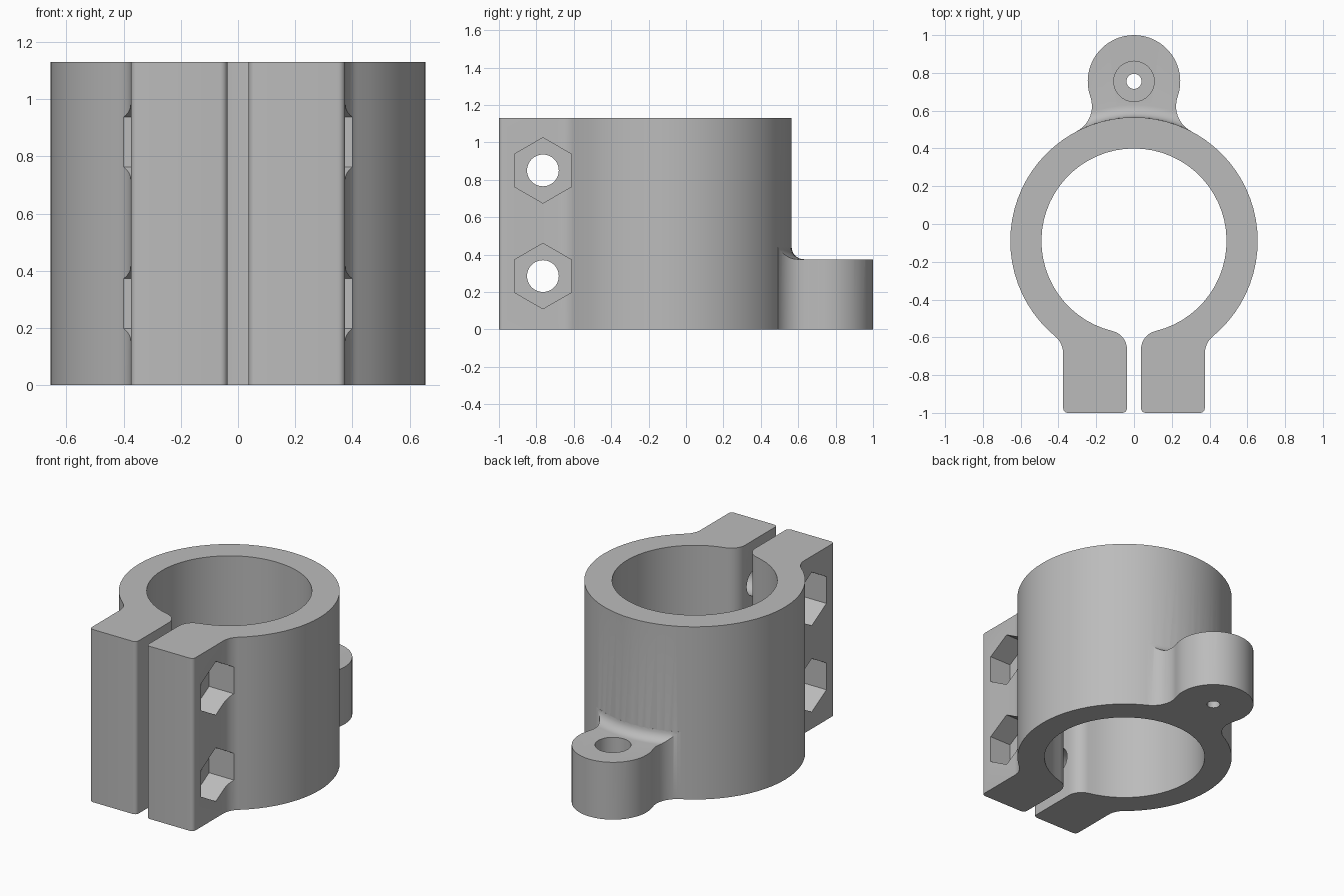
import bpy, bmesh, math
from mathutils import Vector

cube = bpy.data.objects.get("Cube")
if cube:
    bpy.data.objects.remove(cube, do_unlink=True)

grey = bpy.data.materials.new("plain_grey")
grey.use_nodes = True
COLOUR = (0.5, 0.5, 0.5, 1)
grey.diffuse_color = COLOUR
grey.node_tree.nodes["Principled BSDF"].inputs["Base Color"].default_value = COLOUR

# Main dimensions
RING, OUTER, BORE, HEIGHT = Vector((0, -0.09)), 0.655, 0.49, 1.13
EAR_X, SLOT_X, CORNER = 0.375, 0.037, 0.025
LUG, LUG_R, LUG_TOP = Vector((0, 0.755)), 0.245, 0.375
BOLT_Y, BOLT_Z = -0.765, (0.285, 0.85)


def arc(centre, radius, start, end, steps):
    """Points on an arc, angles in radians."""
    return [Vector((centre[0] + radius * math.cos(a), centre[1] + radius * math.sin(a)))
            for a in (start + (end - start) * i / steps for i in range(steps + 1))]


def circle(centre, radius, sides):
    return arc(centre, radius, math.pi / 2, math.pi * 5 / 2, sides)[:-1]


def angle(a, b):
    return math.atan2(b[1] - a[1], b[0] - a[0])


def mirrored(half):
    """Close a half outline by adding its mirror image across x = 0."""
    return half + [Vector((-p.x, p.y)) for p in reversed(half) if abs(p.x) > 1e-5]


def make_object(name, bm):
    bmesh.ops.recalc_face_normals(bm, faces=bm.faces)
    mesh = bpy.data.meshes.new(name)
    bm.to_mesh(mesh)
    bm.free()
    mesh.materials.append(grey)
    obj = bpy.data.objects.new(name, mesh)
    bpy.context.collection.objects.link(obj)
    return obj


def prism(name, outline, low, high, axis="z"):
    """Extrude an outline along z, or a (y, z) outline along x."""
    bm = bmesh.new()
    place = (lambda p, h: (p.x, p.y, h)) if axis == "z" else (lambda p, h: (h, p.x, p.y))
    a, b = ([bm.verts.new(place(p, h)) for p in outline] for h in (low, high))
    bm.faces.new(a)
    bm.faces.new(b)
    for i in range(len(a)):
        j = (i + 1) % len(a)
        bm.faces.new((a[i], a[j], b[j], b[i]))
    return make_object(name, bm)


def revolve(name, profile, centre, sides):
    """Turn a closed (radius, z) profile about a vertical axis."""
    bm = bmesh.new()
    rings = [[bm.verts.new((q.x, q.y, p.y)) for q in circle(centre, p.x, sides)] for p in profile]
    for k in range(len(rings)):
        a, b = rings[k], rings[(k + 1) % len(rings)]
        for i in range(sides):
            j = (i + 1) % sides
            bm.faces.new((a[i], a[j], b[j], b[i]))
    return make_object(name, bm)


def combine(target, tool, operation):
    mod = target.modifiers.new(operation.lower(), "BOOLEAN")
    mod.operation, mod.object, mod.solver = operation, tool, "EXACT"
    bpy.ops.object.select_all(action="DESELECT")
    bpy.context.view_layer.objects.active = target
    target.select_set(True)
    bpy.ops.object.modifier_apply(modifier=mod.name)
    bpy.data.objects.remove(tool, do_unlink=True)


# Split ring with two clamping ears
f = 0.12
blend = Vector((EAR_X + f, 0))
blend.y = RING.y - math.sqrt((OUTER + f) ** 2 - blend.x ** 2)
g = 0.1
lip = Vector((SLOT_X + g, 0))
lip.y = RING.y - math.sqrt((BORE + g) ** 2 - lip.x ** 2)
half = arc(RING, OUTER, math.pi / 2, angle(RING, blend), 28)
half += arc(blend, f, angle(blend, RING), math.pi, 8)[1:]
half += arc((EAR_X - CORNER, -1 + CORNER), CORNER, 0, -math.pi / 2, 5)
half += arc((SLOT_X + CORNER, -1 + CORNER), CORNER, -math.pi / 2, -math.pi, 5)
half += arc(lip, g, math.pi, angle(lip, RING), 8)
half += arc(RING, BORE, angle(RING, lip), math.pi / 2, 28)[1:]
# The half outline begins and ends on the mirror line
half[0].x = half[-1].x = 0
outline = half + [Vector((-p.x, p.y)) for p in reversed(half[1:-1])]
clamp = prism("clamp_body", outline, 0, HEIGHT)

# Mounting lug with flared neck
n = 0.15
d_lug, d_ring, gap = LUG_R + n, OUTER + n, (LUG - RING).length
rise = (d_ring ** 2 - d_lug ** 2 + gap ** 2) / (2 * gap)
neck = Vector((math.sqrt(d_ring ** 2 - rise ** 2), RING.y + rise))
half = arc(LUG, LUG_R, math.pi / 2, angle(LUG, neck), 16)
half[0].x = 0
half += arc(neck, n, angle(neck, LUG) , angle(neck, RING) + 2 * math.pi, 10)[1:]
half.append(RING + (neck - RING).normalized() * 0.57)
lug = prism("mounting_lug", mirrored(half), 0, LUG_TOP + 0.085)

# Trim the lug top, leaving a concave fillet against the ring
r = 0.065
profile = arc((OUTER + r, LUG_TOP + r), r, math.pi, math.pi * 1.5, 7)
profile += [Vector((1.4, LUG_TOP)), Vector((1.4, 0.7)), Vector((OUTER - 0.005, 0.7)),
            Vector((OUTER - 0.005, LUG_TOP + r))]
combine(lug, revolve("lug_trim", profile, RING, 96), "DIFFERENCE")
combine(clamp, lug, "UNION")

# Counterbored screw hole in the lug
combine(clamp, prism("lug_hole", circle(LUG, 0.04, 24), -0.1, 0.6), "DIFFERENCE")
combine(clamp, prism("lug_counterbore", circle(LUG, 0.107, 32), 0.15, 0.6), "DIFFERENCE")

# Bolt holes with hexagonal pockets on both ears
for z in BOLT_Z:
    centre = (BOLT_Y, z)
    combine(clamp, prism("bolt_hole", circle(centre, 0.085, 32), -0.7, 0.7, "x"), "DIFFERENCE")
    for side in (-1, 1):
        combine(clamp, prism("hex_pocket", circle(centre, 0.175, 6), side * 0.22, side * 0.6, "x"),
                "DIFFERENCE")

# Smooth curves, crisp edges
bpy.ops.object.select_all(action="DESELECT")
clamp.select_set(True)
bpy.context.view_layer.objects.active = clamp
bpy.ops.object.shade_smooth_by_angle(angle=math.radians(30))
